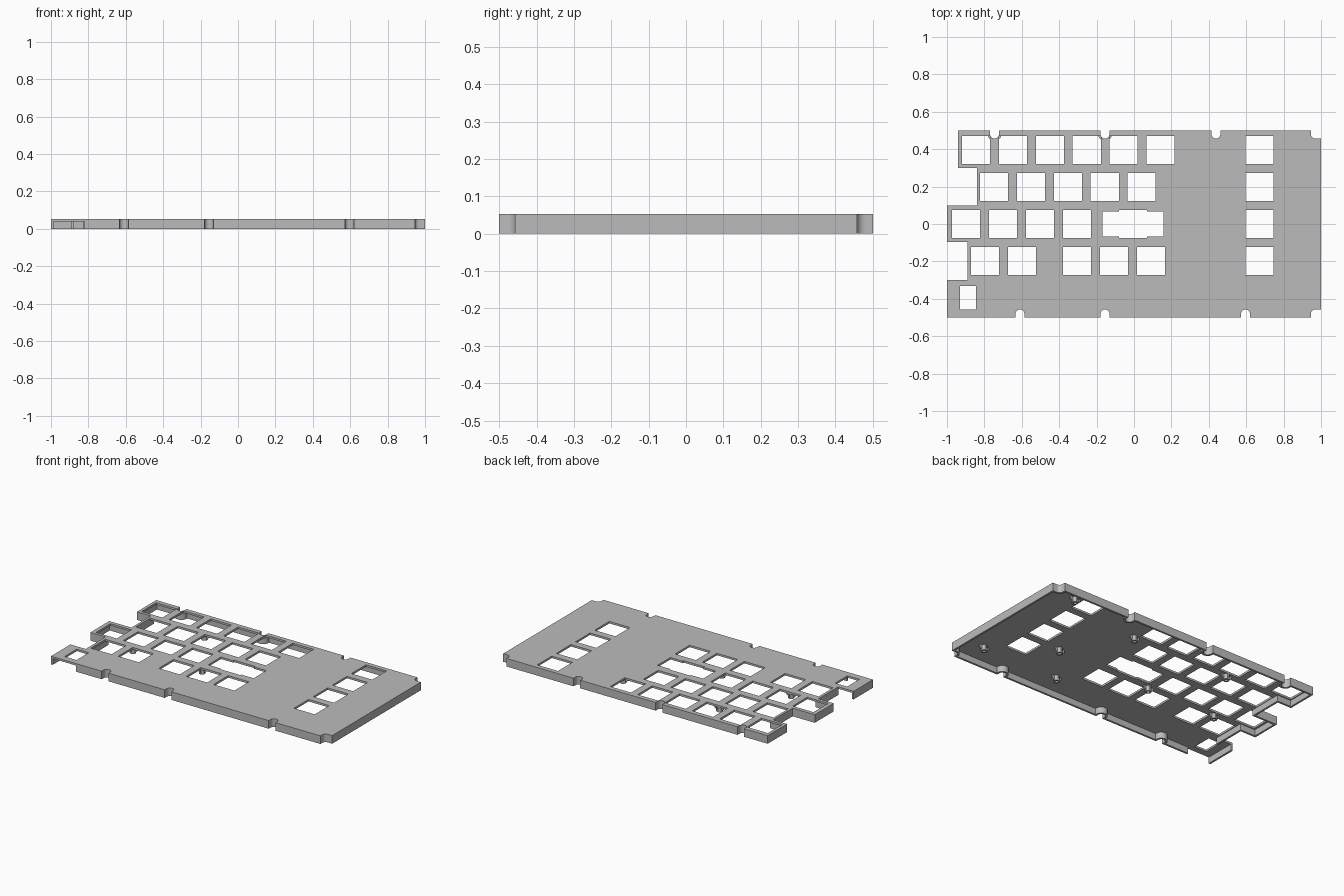
import bpy, bmesh
from math import pi, sin, cos
from mathutils import Vector, Matrix

cube = bpy.data.objects.get("Cube")
if cube:
    bpy.data.objects.remove(cube, do_unlink=True)

TOP, UNDER, WALL = 0.053, 0.04, 0.013
KEY, PITCH = 0.15, 0.1975

grey = bpy.data.materials.new("plain_grey")
grey.use_nodes = True
grey.diffuse_color = (0.5, 0.5, 0.5, 1)
grey.node_tree.nodes["Principled BSDF"].inputs["Base Color"].default_value = (0.5, 0.5, 0.5, 1)


def finish(name, bm):
    """Turn a bmesh into a named, shaded object."""
    bmesh.ops.recalc_face_normals(bm, faces=bm.faces)
    mesh = bpy.data.meshes.new(name)
    bm.to_mesh(mesh)
    bm.free()
    mesh.materials.append(grey)
    obj = bpy.data.objects.new(name, mesh)
    bpy.context.collection.objects.link(obj)
    bpy.ops.object.select_all(action="DESELECT")
    obj.select_set(True)
    bpy.context.view_layer.objects.active = obj
    bpy.ops.object.shade_smooth_by_angle(angle=0.6)
    return obj


def slab(name, loops, z0, z1):
    """Fill closed loops (the first outside, the rest holes) and extrude upward."""
    bm = bmesh.new()
    for loop in loops:
        vs = [bm.verts.new((p[0], p[1], z0)) for p in loop]
        for a, b in zip(vs, vs[1:] + vs[:1]):
            bm.edges.new((a, b))
    bmesh.ops.triangle_fill(bm, use_beauty=True, use_dissolve=False,
                            edges=bm.edges[:], normal=(0, 0, 1))
    ext = bmesh.ops.extrude_face_region(bm, geom=bm.faces[:])
    moved = [g for g in ext["geom"] if isinstance(g, bmesh.types.BMVert)]
    bmesh.ops.translate(bm, verts=moved, vec=(0, 0, z1 - z0))
    return finish(name, bm)


def inset(path, d):
    """Offset an open path to its left with mitred corners."""
    pts = [Vector(p) for p in path]
    norms = [Vector((a.y - b.y, b.x - a.x)).normalized() for a, b in zip(pts, pts[1:])]
    out = []
    for i, p in enumerate(pts):
        n0, n1 = norms[max(i - 1, 0)], norms[min(i, len(norms) - 1)]
        out.append(p + (n0 + n1) * d / (1 + n0.dot(n1)))
    return out


def rect(x, y, w=KEY, h=KEY):
    return [(x - w / 2, y - h / 2), (x + w / 2, y - h / 2),
            (x + w / 2, y + h / 2), (x - w / 2, y + h / 2)]


# Outline with rounded screw notches, counter-clockwise
R, DEEP = 0.024, 0.019


def notch(x, s):
    arc = [(-R * cos(t * pi / 12), -0.5 + DEEP + R * sin(t * pi / 12)) for t in range(13)]
    arc = [(-R, -0.5)] + arc + [(R, -0.5)]
    return [(x + s * px, s * py) for px, py in arc]


corner = [(0.945, -0.5)]
corner += [(0.945 + R - R * cos(t * pi / 12), -0.5 + DEEP + R * sin(t * pi / 12)) for t in range(7)]
corner += [(1, -0.5 + DEEP + R)]

skirt = [(-0.82, -0.5)]
for x in (-0.61, -0.155, 0.596):
    skirt += notch(x, 1)
skirt += corner + [(x, -y) for x, y in reversed(corner)]
for x in (0.438, -0.155, -0.746):
    skirt += notch(x, -1)
skirt += [(-0.94, 0.5), (-0.94, 0.3), (-0.84, 0.3), (-0.84, 0.1),
          (-1, 0.1), (-1, -0.095), (-0.89, -0.095), (-0.89, -0.3)]
tab_side = [(-1, -0.3), (-1, -0.5)]

# Key openings, row by row: first column centre, count, row
holes = []
for x0, count, row in ((-0.845, 6, 2), (-0.749, 5, 1), (-0.898, 4, 0),
                       (-0.797, 2, -1), (-0.305, 3, -1)):
    holes += [rect(x0 + i * PITCH, row * PITCH) for i in range(count)]
holes += [rect(0.67, row * PITCH) for row in (2, 1, 0, -1)]
holes.append(rect(-0.888, -0.395, 0.086, 0.126))

# Wide opening with stepped wings
k, wx, wy, cx = KEY / 2, 0.164, 0.066, -0.005
quarter = [(wx, wy), (k, wy), (k, k)]
wide = quarter + [(-x, y) for x, y in reversed(quarter)]
wide += [(-x, -y) for x, y in wide]
holes.append([(cx + x, y) for x, y in wide])

slab("top_plate", [skirt + tab_side] + holes, UNDER, TOP)

# Skirt walls, left open beneath the front left tab
slab("skirt_wall", [skirt + inset(skirt, WALL)[::-1]], 0, UNDER)
slab("tab_wall", [tab_side + inset(tab_side, WALL)[::-1]], 0, UNDER)


# Hollow screw posts with four gussets under the plate
def post(x, y):
    bm = bmesh.new()
    rings = []
    for r, z in ((0.02, UNDER), (0.02, 0.006), (0.01, 0.006), (0.01, UNDER)):
        rings.append([bm.verts.new((r * cos(t * pi / 8), r * sin(t * pi / 8), z))
                      for t in range(16)])
    for a, b in zip(rings, rings[1:]):
        for i in range(16):
            j = (i + 1) % 16
            bm.faces.new((a[i], a[j], b[j], b[i]))
    for q in range(4):
        reach = 0.036 if q % 2 == 0 else 0.024
        turn = Matrix.Rotation(q * pi / 2, 4, "Z")
        prof = [(0.017, UNDER), (reach, UNDER), (reach, 0.026), (0.02, 0.012), (0.017, 0.012)]
        sides = [[bm.verts.new(turn @ Vector((px, w, pz))) for px, pz in prof]
                 for w in (-0.004, 0.004)]
        bm.faces.new(sides[0])
        bm.faces.new(sides[1][::-1])
        for i in range(5):
            j = (i + 1) % 5
            bm.faces.new((sides[0][i], sides[1][i], sides[1][j], sides[0][j]))
    finish("screw_post", bm).location = (x, y, 0)


for x, y in ((0.8, 0.42), (0.245, 0.297), (-0.45, 0.297), (-0.69, -0.099),
             (-0.19, -0.099), (0.295, -0.35), (0.49, -0.09), (0.845, -0.35)):
    post(x, y)
